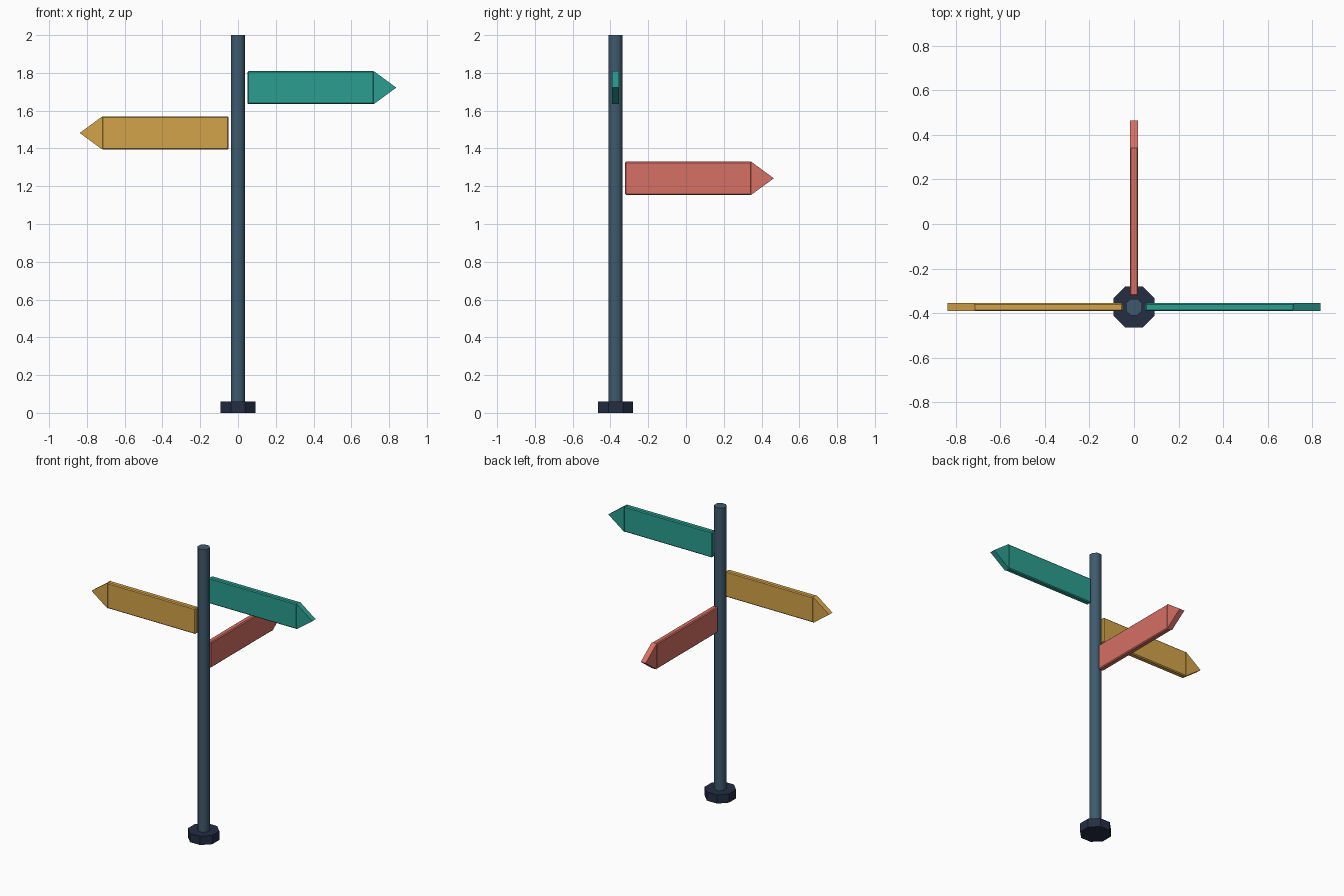
import bpy
from math import radians, cos

cube = bpy.data.objects.get("Cube")
if cube:
    bpy.data.objects.remove(cube, do_unlink=True)

POST_Y = -0.373
THICK = 0.037
HALF_H = 0.088


def srgb(r, g, b):
    def lin(c):
        c /= 255
        return c / 12.92 if c <= 0.04045 else ((c + 0.055) / 1.055) ** 2.4
    return (lin(r), lin(g), lin(b), 1)


def material(name, rgb):
    mat = bpy.data.materials.new(name)
    mat.use_nodes = True
    colour = srgb(*rgb)
    mat.diffuse_color = colour
    mat.node_tree.nodes["Principled BSDF"].inputs["Base Color"].default_value = colour
    return mat


def octagon(name, flat_radius, z0, z1, mat, smooth):
    # Upright eight-sided prism with flats facing the axes
    bpy.ops.mesh.primitive_cylinder_add(
        vertices=8, radius=flat_radius / cos(radians(22.5)), depth=z1 - z0,
        location=(0, POST_Y, (z0 + z1) / 2), rotation=(0, 0, radians(22.5)))
    ob = bpy.context.object
    ob.name = name
    ob.data.materials.append(mat)
    if smooth:
        bpy.ops.object.shade_smooth_by_angle(angle=radians(50))


def plate(name, outline, z, angle, mat, bevel):
    # Extrude an (x, z) outline through the board thickness, then turn it about the post
    n = len(outline)
    verts = [(x, y, h) for y in (-THICK / 2, THICK / 2) for x, h in outline]
    faces = [tuple(range(n)), tuple(range(2 * n - 1, n - 1, -1))]
    faces += [(i, i + n, (i + 1) % n + n, (i + 1) % n) for i in range(n)]
    mesh = bpy.data.meshes.new(name)
    mesh.from_pydata(verts, [], faces)
    mesh.materials.append(mat)
    ob = bpy.data.objects.new(name, mesh)
    ob.location = (0, POST_Y, z)
    ob.rotation_euler.z = radians(angle)
    bpy.context.collection.objects.link(ob)
    if bevel:
        mod = ob.modifiers.new("soft_edges", "BEVEL")
        mod.width = bevel
        mod.segments = 1


# Post and foot
octagon("post", 0.037, 0.05, 2.0, material("slate_blue", (62, 90, 110)), True)
octagon("post_base", 0.0925, 0, 0.06, material("dark_navy", (36, 45, 68)), False)

# Direction boards with pointed ends
BOARD = [(0.05, -HALF_H), (0.72, -HALF_H), (0.72, HALF_H), (0.05, HALF_H)]
POINT = [(0.718, -HALF_H), (0.838, 0), (0.718, HALF_H)]
signs = [("teal", (42, 157, 143), 1.722, 0),
         ("mustard", (212, 164, 74), 1.482, 180),
         ("coral", (214, 112, 100), 1.242, 90)]
for colour, rgb, z, angle in signs:
    mat = material(colour, rgb)
    plate(colour + "_board", BOARD, z, angle, mat, 0.006)
    plate(colour + "_arrow_point", POINT, z, angle, mat, 0)
